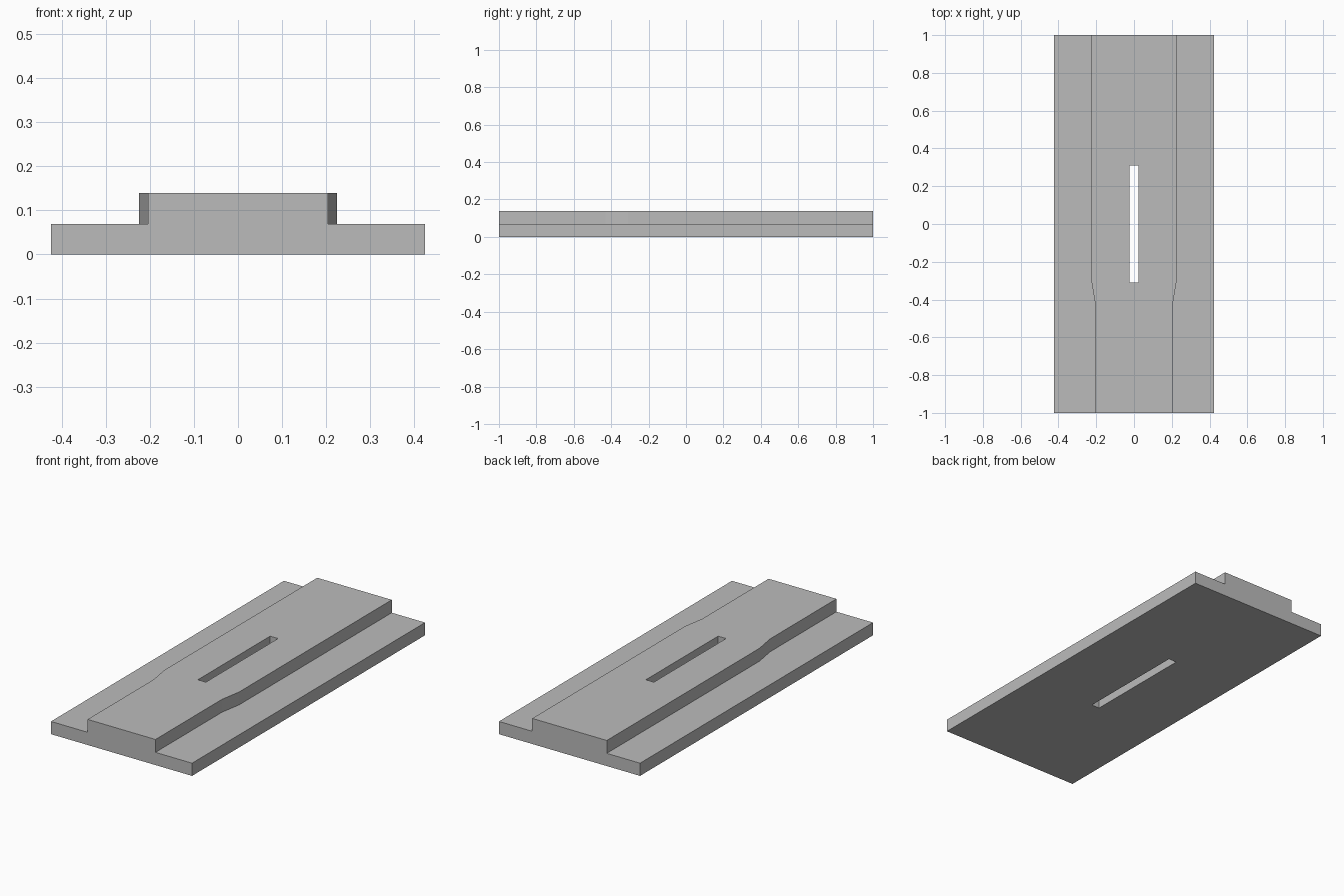
import bpy
import bmesh
from mathutils import Vector

cube = bpy.data.objects.get("Cube")
if cube:
    bpy.data.objects.remove(cube, do_unlink=True)

EDGE, SLOT = 0.424, 0.024        # half widths of the plate and the slot
STEP_Z, TOP_Z = 0.069, 0.139     # heights of the side ledges and the raised middle
# Stations along the plate: y, half width of the raised middle
STATIONS = [(-1, 0.204), (-0.43, 0.204), (-0.31, 0.224), (0.31, 0.224), (1, 0.224)]
SLOT_ROW, SLOT_COLUMN = 2, 2

steel = bpy.data.materials.new("plain grey")
steel.use_nodes = True
colour = (0.5, 0.5, 0.5, 1)
steel.diffuse_color = colour
steel.node_tree.nodes["Principled BSDF"].inputs["Base Color"].default_value = colour

bm = bmesh.new()


def raise_faces(faces, height):
    """Extrude a region of faces upward and return its new top faces."""
    result = bmesh.ops.extrude_face_region(bm, geom=faces)["geom"]
    verts = [g for g in result if isinstance(g, bmesh.types.BMVert)]
    bmesh.ops.translate(bm, verts=verts, vec=Vector((0, 0, height)))
    return [g for g in result if isinstance(g, bmesh.types.BMFace)]


# Plan of the plate, leaving the slot open
rows = [[bm.verts.new((x, y, 0)) for x in (-EDGE, -w, -SLOT, SLOT, w, EDGE)]
        for y, w in STATIONS]
plan = []
for r, (near, far) in enumerate(zip(rows, rows[1:])):
    for c in range(len(near) - 1):
        if (r, c) != (SLOT_ROW, SLOT_COLUMN):
            plan.append(bm.faces.new((near[c], near[c + 1], far[c + 1], far[c])))

# Base slab, then the raised middle with its narrowed front
slab_top = raise_faces(plan, STEP_Z)
middle = [f for f in slab_top if abs(f.calc_center_median().x) < STATIONS[0][1]]
raise_faces(middle, TOP_Z - STEP_Z)

bmesh.ops.recalc_face_normals(bm, faces=bm.faces[:])
mesh = bpy.data.meshes.new("slotted_plate")
bm.to_mesh(mesh)
bm.free()
mesh.materials.append(steel)
plate = bpy.data.objects.new("slotted_plate", mesh)
bpy.context.collection.objects.link(plate)
